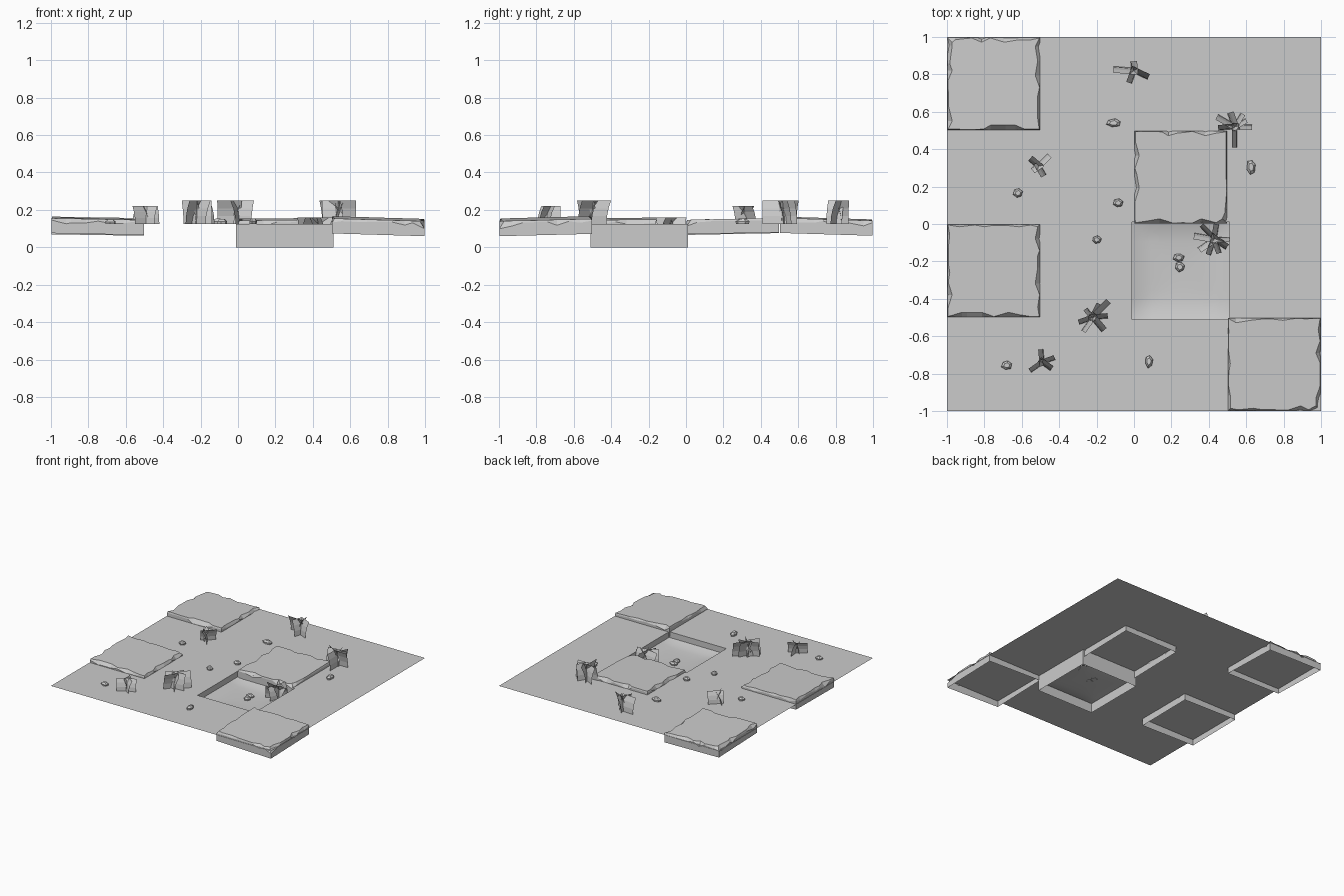
import bpy, bmesh, math, random
from mathutils import Vector

if "Cube" in bpy.data.objects:
    bpy.data.objects.remove(bpy.data.objects["Cube"])

random.seed(7)
G = 0.125  # ground level


def make(name, verts, faces, smooth=False):
    me = bpy.data.meshes.new(name)
    me.from_pydata([tuple(v) for v in verts], [], faces)
    me.update()
    ob = bpy.data.objects.new(name, me)
    bpy.context.collection.objects.link(ob)
    for p in me.polygons:
        p.use_smooth = smooth
    return ob


def bridge(a, b, n):
    return [(a + i, a + (i + 1) % n, b + (i + 1) % n, b + i) for i in range(n)]


# ground sheet with a square opening for the pit
xs, ys = [-1, -0.01, 0.51, 1], [-1, -0.51, 0.01, 1]
make("ground", [(x, y, G) for y in ys for x in xs],
     [(j * 4 + i, j * 4 + i + 1, j * 4 + i + 5, j * 4 + i + 4)
      for j in range(3) for i in range(3) if (i, j) != (1, 1)])

# pit: four walls and a bowl-shaped floor
c, h = Vector((0.25, -0.25, 0)), 0.26
sq = [(-h, -h), (h, -h), (h, h), (-h, h)]
make("pit_walls", [c + Vector((x, y, z)) for z in (0, G) for x, y in sq], bridge(0, 4, 4))
N = 10
floor = []
for j in range(N + 1):
    for i in range(N + 1):
        u, v = 2 * i / N - 1, 2 * j / N - 1
        d = max(abs(u), abs(v))
        floor.append(c + Vector((u * h, v * h, 0.052 + 0.012 * d * d + 0.014 * d ** 8)))
W = N + 1
make("pit_floor", floor, [(j * W + i, j * W + i + 1, j * W + i + W + 1, j * W + i + W)
                          for j in range(N) for i in range(N)], True)


def slab(name, cx, cy, sx, sy, top=0.153, bottom=0.073):
    """Open-bottomed paving slab, slightly tilted, with chipped upper edges."""
    h = 0.247
    edge = []
    for k in range(4):
        a = Vector(((-h, -h), (h, -h), (h, h), (-h, h))[k])
        b = Vector(((h, -h), (h, h), (-h, h), (-h, -h))[k])
        ts = [0] + sorted(min(0.95, max(0.05, (i + random.uniform(-.35, .35)) / 8))
                          for i in range(1, 8))
        edge += [a.lerp(b, t) for t in ts]
    n = len(edge)
    rings = [[], [], []]
    for p in edge:
        chip = random.choice((0.002, 0.004, 0.012, 0.025))
        q = Vector([max(-h + chip, min(h - chip, s)) for s in p])
        for ring, pt, z in ((0, p, bottom), (1, p, top - 0.008 - chip * random.uniform(.5, 1.3)),
                            (2, q, top)):
            rings[ring].append((cx + pt.x, cy + pt.y, z + sx * pt.x + sy * pt.y))
    make(name, sum(rings, []), bridge(0, n, n) + bridge(n, 2 * n, n)
         + [tuple(range(2 * n, 3 * n))])


slab("slab_back_left", -0.75, 0.75, -0.015, -0.03)
slab("slab_left", -0.75, -0.25, -0.02, 0.01)
slab("slab_middle", 0.25, 0.25, 0.008, 0.02, 0.15)
slab("slab_front_right", 0.75, -0.75, -0.03, 0.025)


def tuft(name, x, y, z, height, blades):
    """Curved upright cards radiating from one point."""
    verts, faces = [], []
    for deg, length in blades:
        a = math.radians(deg)
        d, s = Vector((math.cos(a), math.sin(a), 0)), Vector((-math.sin(a), math.cos(a), 0))
        base, o = len(verts), Vector((x, y, z))
        lean = random.choice((-1, 1)) * random.uniform(0.025, 0.035)
        for t in (0, 1 / 3, 2 / 3, 1):
            off = o + s * (lean * (t * t - 0.4)) + Vector((0, 0, height * t))
            verts += [off - d * 0.02, off + d * length]
        faces += [(base + 2 * k, base + 2 * k + 1, base + 2 * k + 3, base + 2 * k + 2)
                  for k in range(3)]
    make(name, verts, faces)


tuft("grass_back", 0, .82, G, .125, [(175, .11), (335, .085), (250, .07), (95, .05)])
tuft("grass_back_right", .54, .52, G, .125,
     [(0, .09), (60, .08), (150, .11), (185, .09), (270, .11), (110, .08), (30, .07)])
tuft("grass_left", -.51, .31, G, .095, [(45, .08), (140, .06), (300, .06), (215, .04)])
tuft("grass_pit", .43, -.08, .055, .105,
     [(170, .11), (215, .1), (250, .09), (290, .08), (325, .08), (0, .08), (80, .08), (135, .1)])
tuft("grass_front", -.22, -.5, G, .125,
     [(45, .12), (62, .08), (235, .09), (200, .08), (130, .06), (310, .09), (5, .08)])
tuft("grass_front_left", -.49, -.74, G, .095, [(95, .07), (215, .08), (20, .07), (325, .06)])


def rock(name, x, y, z, rx, ry, height):
    """Low faceted stone."""
    n, verts = 6, []
    jit = [random.uniform(.8, 1.1) for _ in range(n)]
    for zz, f in ((0, .9), (.45, 1), (1, .55)):
        for i in range(n):
            a = 2 * math.pi * i / n + 0.3
            verts.append((x + rx * f * jit[i] * math.cos(a), y + ry * f * jit[i] * math.sin(a),
                          z + height * zz * (1 if zz < 1 else random.uniform(.85, 1))))
    make(name, verts, bridge(0, n, n) + bridge(n, 2 * n, n)
         + [tuple(range(2 * n, 3 * n)), tuple(reversed(range(n)))])


rocks = [(-.11, .54, G, .046, .026, .03), (-.62, .165, G, .026, .026, .025),
         (-.085, .112, G, .027, .025, .027), (-.2, -.085, G, .028, .024, .027),
         (.627, .305, G, .025, .044, .03), (.24, -.18, .05, .03, .025, .03),
         (.247, -.23, .05, .03, .03, .028), (.08, -.735, G, .024, .036, .03),
         (-.68, -.755, G, .03, .028, .025)]
for i, r in enumerate(rocks):
    rock(f"rock_{i + 1}", *r)
